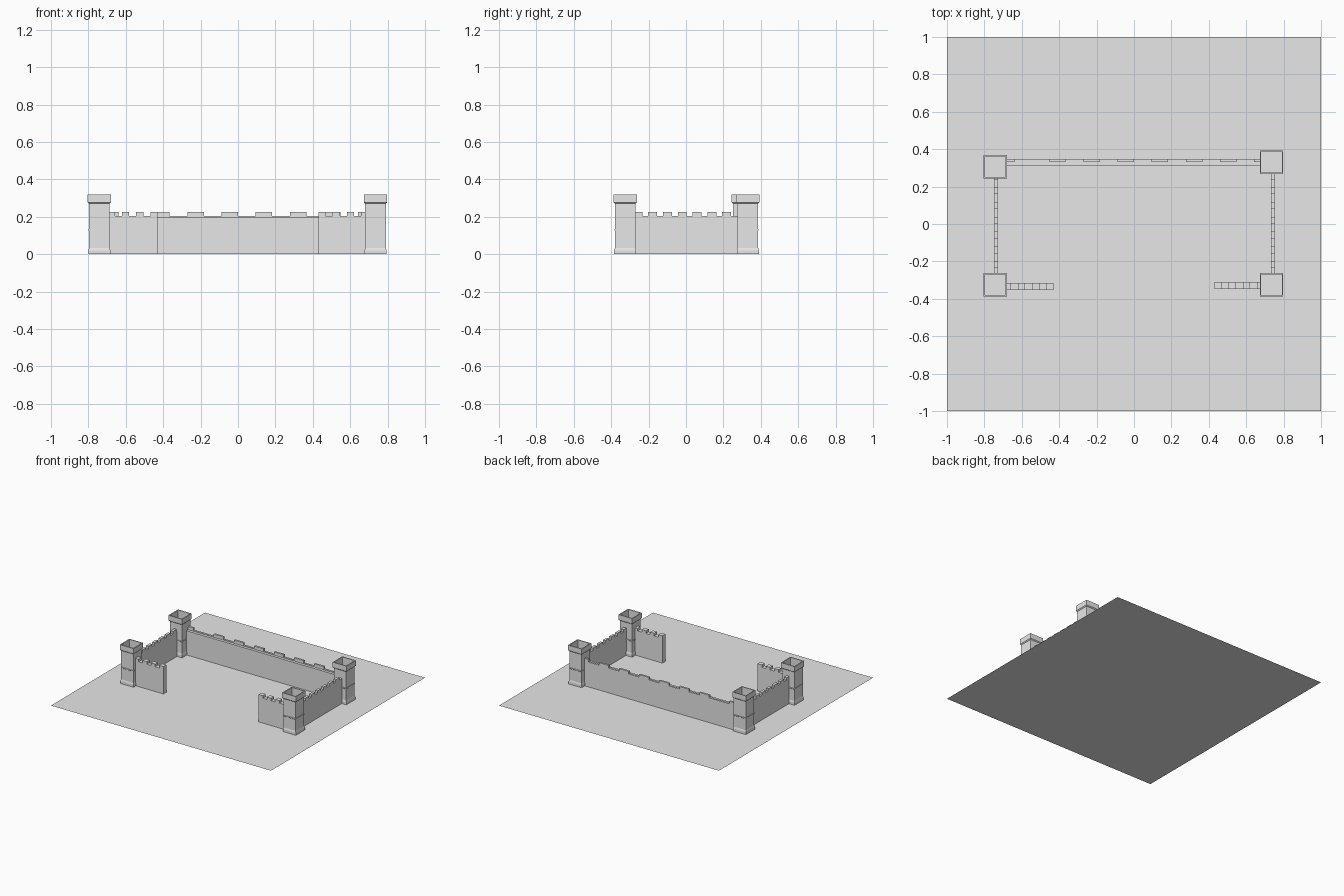
import bpy, bmesh

if "Cube" in bpy.data.objects:
    bpy.data.objects.remove(bpy.data.objects["Cube"])

stone = bpy.data.materials.new("grey stone")
stone.diffuse_color = (0.8, 0.8, 0.8, 1)
stone.use_nodes = True
stone.node_tree.nodes["Principled BSDF"].inputs["Base Color"].default_value = stone.diffuse_color


def finish(name, bm):
    me = bpy.data.meshes.new(name)
    bm.to_mesh(me)
    bm.free()
    me.materials.append(stone)
    ob = bpy.data.objects.new(name, me)
    bpy.context.collection.objects.link(ob)
    return ob


def add_box(bm, x0, x1, y0, y1, z0, z1):
    vs = bmesh.ops.create_cube(bm, size=1)["verts"]
    for v in vs:
        v.co.x = x1 if v.co.x > 0 else x0
        v.co.y = y1 if v.co.y > 0 else y0
        v.co.z = z1 if v.co.z > 0 else z0


def tower(name, cx, cy):
    # square rings: half width, height; last rings run down inside the hollow top
    profile = [(0.059, 0), (0.059, 0.02), (0.055, 0.034), (0.055, 0.126),
               (0.057, 0.128), (0.057, 0.134), (0.055, 0.136), (0.055, 0.27),
               (0.0625, 0.277), (0.0625, 0.32), (0.055, 0.32), (0.055, 0.25)]
    bm = bmesh.new()
    rings = [[bm.verts.new((cx + sx * r, cy + sy * r, z))
              for sx, sy in ((-1, -1), (1, -1), (1, 1), (-1, 1))]
             for r, z in profile]
    for a, b in zip(rings, rings[1:]):
        for i in range(4):
            j = (i + 1) % 4
            bm.faces.new((a[i], a[j], b[j], b[i]))
    bm.faces.new(rings[-1])
    finish(name, bm)


# ground sheet
bm = bmesh.new()
bmesh.ops.create_grid(bm, x_segments=1, y_segments=1, size=1)
finish("ground_sheet", bm)

# corner towers
tower("front_left_tower", -0.741, -0.325)
tower("front_right_tower", 0.735, -0.325)
tower("back_left_tower", -0.741, 0.306)
tower("back_right_tower", 0.735, 0.331)

WALL, TOP = 0.204, 0.225

# back wall with walkway, low parapet and wide merlons
bm = bmesh.new()
add_box(bm, -0.74, 0.74, 0.31, 0.348, 0, 0.199)
add_box(bm, -0.74, 0.74, 0.332, 0.348, 0.199, WALL)
for cx in [-0.682] + [-0.409 + 0.1825 * i for i in range(7)]:
    add_box(bm, cx - 0.044, cx + 0.044, 0.332, 0.348, WALL, TOP)
finish("back_wall", bm)

# thin side walls
for name, x0, y1 in (("left_wall", -0.749, 0.34), ("right_wall", 0.732, 0.34)):
    bm = bmesh.new()
    add_box(bm, x0, x0 + 0.021, -0.35, y1, 0, WALL)
    for i in range(7):
        cy = -0.257 + 0.079 * i
        add_box(bm, x0, x0 + 0.021, cy - 0.024, cy + 0.024, WALL, TOP)
    finish(name, bm)

# short front walls either side of the wide opening
for name, s, y0 in (("front_left_wall", -1, -0.352), ("front_right_wall", 1, -0.348)):
    bm = bmesh.new()
    add_box(bm, *sorted((s * 0.431, s * 0.74)), y0, y0 + 0.037, 0, WALL)
    for i in range(4):
        x = 0.431 + 0.0755 * i
        add_box(bm, *sorted((s * x, s * (x + 0.038))), y0, y0 + 0.037, WALL, TOP)
    finish(name, bm)
